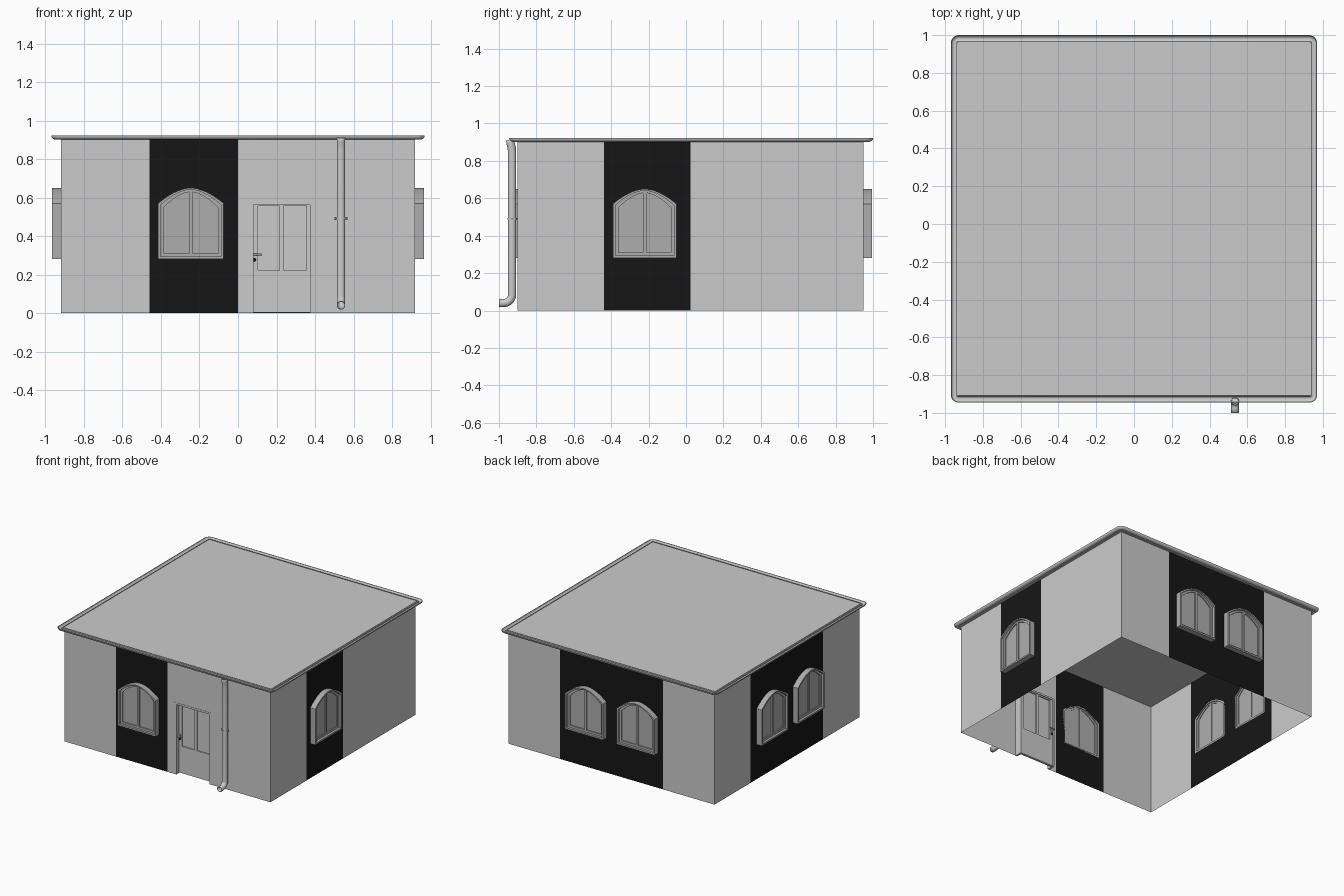
import bpy, bmesh, math
from mathutils import Matrix, Vector

if "Cube" in bpy.data.objects:
    bpy.data.objects.remove(bpy.data.objects["Cube"])

CEN = Vector((0, 0.025, 0))
WALL_H = 0.905


def material(name, v):
    m = bpy.data.materials.new(name)
    m.diffuse_color = (v, v, v, 1)
    m.use_nodes = True
    m.node_tree.nodes["Principled BSDF"].inputs["Base Color"].default_value = m.diffuse_color
    return m


BLACK = material("black_paint", 0.008)
GREY = material("window_grey", 0.42)


def finish(bm, name, mat=None, smooth=False):
    bmesh.ops.recalc_face_normals(bm, faces=bm.faces)
    me = bpy.data.meshes.new(name)
    bm.to_mesh(me)
    bm.free()
    if smooth:
        me.polygons.foreach_set("use_smooth", [True] * len(me.polygons))
        me.set_sharp_from_angle(angle=math.radians(40))
    if mat:
        me.materials.append(mat)
    ob = bpy.data.objects.new(name, me)
    bpy.context.collection.objects.link(ob)
    return ob


def side(deg, half):
    """Wall space: u along the wall, v up, w outward."""
    return (Matrix.Translation(CEN) @ Matrix.Rotation(math.radians(deg), 4, 'Z')
            @ Matrix.Translation((0, -half, 0)) @ Matrix.Rotation(math.pi / 2, 4, 'X'))


def plate(name, loops, w0, w1, M, mat=None):
    """Flat outline with optional holes, given thickness from w0 to w1."""
    bm = bmesh.new()
    edges = []
    for loop in loops:
        vs = [bm.verts.new((u, v, w0)) for u, v in loop]
        edges += [bm.edges.new((a, b)) for a, b in zip(vs, vs[1:] + vs[:1])]
    bmesh.ops.triangle_fill(bm, edges=edges, use_beauty=True, normal=(0, 0, 1))
    if w1 != w0:
        ext = bmesh.ops.extrude_face_region(bm, geom=bm.faces[:])
        vs = [g for g in ext["geom"] if isinstance(g, bmesh.types.BMVert)]
        bmesh.ops.translate(bm, vec=(0, 0, w1 - w0), verts=vs)
    bmesh.ops.transform(bm, matrix=M, verts=bm.verts)
    return finish(bm, name, mat)


def rect(u0, u1, v0, v1):
    return [(u0, v0), (u1, v0), (u1, v1), (u0, v1)]


def arch(c, inset=0.0, n=16):
    """Window outline: straight sides with a low arched head."""
    hw = 0.17 - inset
    pts = [(c - hw, 0.28 + inset), (c + hw, 0.28 + inset)]
    for i in range(n + 1):
        t = 1 - 2 * i / n
        pts.append((c + hw * t, 0.57 - inset * 0.7 + 0.08 * (1 - abs(t) ** 1.8)))
    return pts


def window(name, c, M):
    plate(name + "_frame", [arch(c), arch(c, 0.013)], 0, 0.045, M, GREY)
    plate(name + "_sash", [arch(c, 0.013), arch(c, 0.03)], 0.008, 0.026, M, GREY)
    plate(name + "_mullion", [rect(c - 0.009, c + 0.009, 0.305, 0.632)], 0.008, 0.026, M, GREY)
    plate(name + "_glass", [arch(c, 0.02)], 0.013, 0.017, M, GREY)


# walls: plain sections, black sections with arched openings, windows
D0, D1, DH = 0.065, 0.39, 0.58
for label, deg, half, L, centres in (
        ("front", 0, 0.925, 0.92, [-0.245]),
        ("right", 90, 0.92, 0.925, [-0.246]),
        ("back", 180, 0.925, 0.92, [-0.215, 0.245]),
        ("left", 270, 0.92, 0.925, [-0.216, 0.246])):
    M = side(deg, half)
    end = 0 if len(centres) == 1 else L / 2
    plate(label + "_wall_a", [rect(-L, -L / 2, 0, WALL_H)], 0, 0, M)
    if label == "front":
        outline = [(0, 0), (D0, 0), (D0, DH), (D1, DH), (D1, 0), (L, 0), (L, WALL_H), (0, WALL_H)]
    else:
        outline = rect(end, L, 0, WALL_H)
    plate(label + "_wall_b", [outline], 0, 0, M)
    plate(label + "_black_panel",
          [rect(-L / 2, end, 0, WALL_H)] + [arch(c, 0.006) for c in centres], 0, 0, M, BLACK)
    for i, c in enumerate(centres):
        window(f"{label}_window_{i + 1}", c, M)

# door: recessed frame, leaf with two glazed openings, panes
F = side(0, 0.925)
plate("door_frame", [[(D0, 0), (D0 + 0.015, 0), (D0 + 0.015, DH - 0.015), (D1 - 0.015, DH - 0.015),
                      (D1 - 0.015, 0), (D1, 0), (D1, DH), (D0, DH)]], -0.06, 0.002, F)
plate("door_leaf", [rect(D0 + 0.015, D1 - 0.015, 0.003, DH - 0.015),
                    rect(0.105, 0.215, 0.22, 0.555), rect(0.237, 0.355, 0.22, 0.555)],
      -0.055, -0.035, F)
plate("door_glass", [rect(0.1, 0.36, 0.21, 0.56)], -0.047, -0.043, F)
plate("door_meeting_strip", [rect(0.221, 0.231, 0.22, 0.555)], -0.058, -0.031, F)


def rod(name, a, b, r, mat=None, n=16):
    a, b = F @ Vector(a), F @ Vector(b)
    d = b - a
    bm = bmesh.new()
    bmesh.ops.create_cone(bm, cap_ends=True, segments=n, radius1=r, radius2=r, depth=d.length,
                          matrix=Matrix.Translation((a + b) / 2)
                          @ d.to_track_quat('Z', 'Y').to_matrix().to_4x4())
    finish(bm, name, mat, True)


# door handles on both faces
for label, w, s in (("outer", -0.035, 1), ("inner", -0.055, -1)):
    rod(label + "_handle_rose", (0.085, 0.305, w), (0.085, 0.305, w + 0.005 * s), 0.011)
    rod(label + "_keyhole_plate", (0.085, 0.276, w), (0.085, 0.276, w + 0.005 * s), 0.01, BLACK)
    rod(label + "_handle_stem", (0.085, 0.305, w), (0.085, 0.305, w + 0.027 * s), 0.005)
    rod(label + "_handle_lever", (0.08, 0.305, w + 0.024 * s), (0.125, 0.305, w + 0.024 * s), 0.005)

# roof slab
bm = bmesh.new()
bmesh.ops.create_cube(bm, size=1, matrix=Matrix.Translation((0, 0.027, 0.91))
                      @ Matrix.Diagonal((1.88, 1.88, 0.016, 1)))
finish(bm, "roof")

# half-round gutter swept around a rounded square
R = 0.02
profile = [(R * math.cos(a), 0.922 - R * math.sin(a))
           for a in (math.pi * i / 10 for i in range(11))]
profile += [(x * 0.84, 0.922 - (0.922 - z) * 0.84) for x, z in reversed(profile)]
bm = bmesh.new()
rings = []
for q in range(4):
    for k in range(7):
        a = math.pi / 2 * (q + k / 6)
        cx, cy = [(1, 1), (-1, 1), (-1, -1), (1, -1)][q]
        rings.append([bm.verts.new((cx * 0.928 + (0.022 + d) * math.cos(a),
                                    0.027 + cy * 0.931 + (0.022 + d) * math.sin(a), z))
                      for d, z in profile])
for r0, r1 in zip(rings, rings[1:] + rings[:1]):
    for i in range(len(profile)):
        j = (i + 1) % len(profile)
        bm.faces.new((r0[i], r0[j], r1[j], r1[i]))
finish(bm, "gutter", None, True)

# downpipe: slight bend at the top, elbow and open outlet at the bottom
PX, PR, N = 0.535, 0.022, 20
path = [(-0.94, 0.912), (-0.938, 0.895), (-0.932, 0.87), (-0.93, 0.845), (-0.93, 0.085)]
path += [(-0.975 + 0.045 * math.cos(t), 0.085 - 0.045 * math.sin(t))
         for t in (math.pi / 2 * i / 6 for i in range(1, 7))]
path.append((-1.0, 0.04))
path = [Vector(p) for p in path]
bm = bmesh.new()
rings = []
for i, p in enumerate(path):
    t = (path[min(i + 1, len(path) - 1)] - path[max(i - 1, 0)]).normalized()
    nrm = Vector((t.y, -t.x))
    ring = []
    for k in range(N):
        a = 2 * math.pi * k / N
        q = p + nrm * (PR * math.sin(a))
        ring.append(bm.verts.new((PX + PR * math.cos(a), q.x, q.y)))
    rings.append(ring)
for r0, r1 in zip(rings, rings[1:]):
    for k in range(N):
        bm.faces.new((r0[k], r0[(k + 1) % N], r1[(k + 1) % N], r1[k]))
pipe = finish(bm, "downpipe", None, True)
mod = pipe.modifiers.new("thickness", 'SOLIDIFY')
mod.thickness = 0.004

# pipe clamp with side bolts and wall stud
rod("pipe_clamp", (PX, 0.487, 0.03), (PX, 0.495, 0.03), 0.025, None, 20)
rod("clamp_bolts", (PX - 0.033, 0.491, 0.03), (PX + 0.033, 0.491, 0.03), 0.004, None, 8)
rod("clamp_stud", (PX, 0.491, 0), (PX, 0.491, 0.03), 0.004, None, 8)
